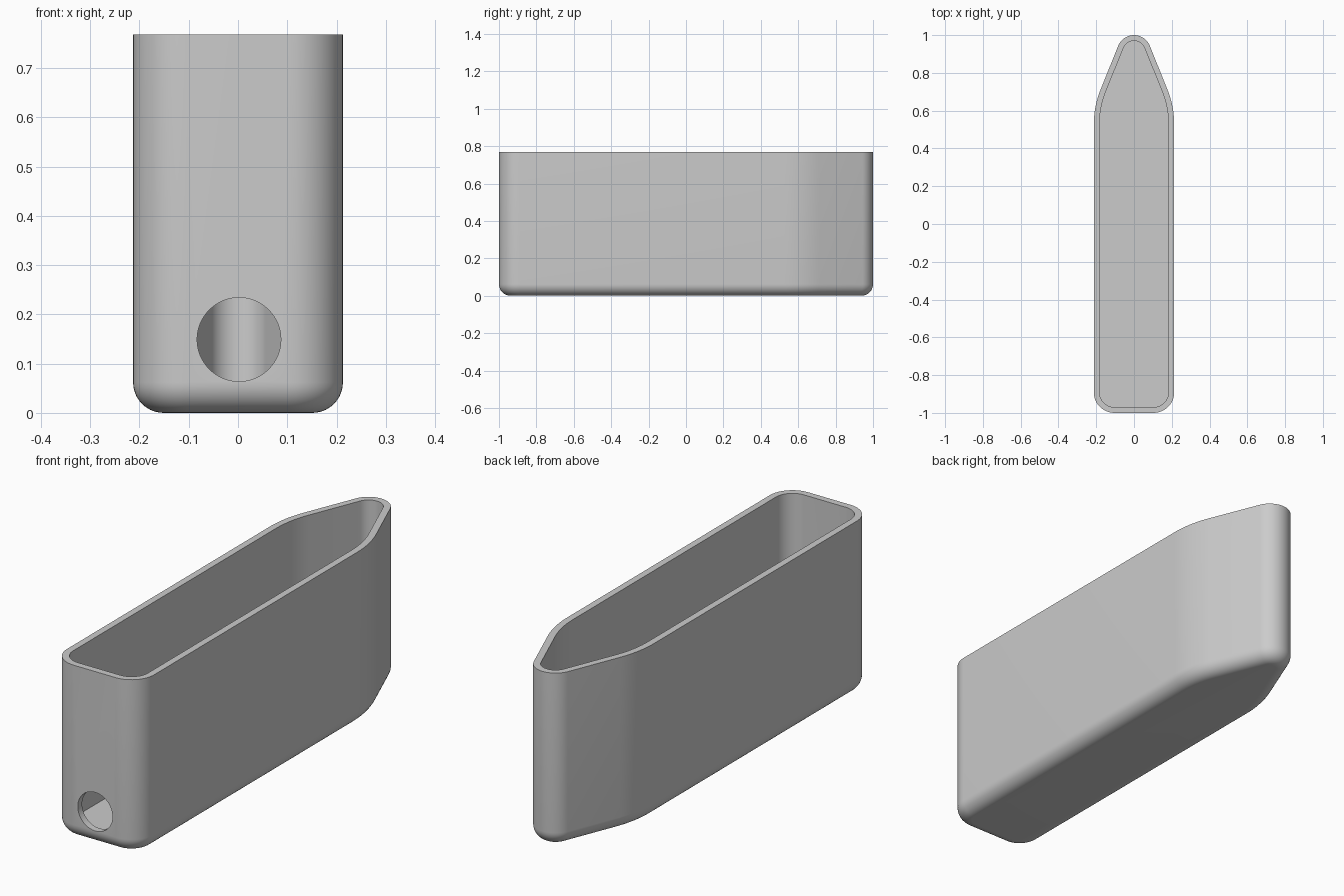
import bpy, bmesh
from math import sin, cos, pi, radians
from mathutils import Vector

cube = bpy.data.objects.get("Cube")
if cube:
    bpy.data.objects.remove(cube)

HEIGHT, WALL, FLOOR, FILLET = 0.768, 0.03, 0.03, 0.062

# Right half of the plan: arcs as centre x, centre y, radius, start, end, steps
ARCS = [
    (0.103, -0.89, 0.11, -90, 0, 12),    # front corner
    (-0.287, 0.526, 0.5, 0, 22, 10),     # shoulder
    (0.0, 0.91, 0.09, 22, 90, 12),       # nose
]


def plan(inset):
    """Closed outline moved inward by the inset."""
    half = []
    for cx, cy, r, a0, a1, n in ARCS:
        for i in range(n + 1):
            a = radians(a0 + (a1 - a0) * i / n)
            half.append((cx + (r - inset) * cos(a), cy + (r - inset) * sin(a)))
    return half + [(-x, y) for x, y in reversed(half[:-1])]


# Hollow body: bottom fillet, outer wall, rim, inner wall, floor
steps = 10
levels = []
for i in range(steps + 1):
    a = pi / 2 * i / steps
    levels.append((FILLET * (1 - sin(a)), FILLET * (1 - cos(a))))
levels += [(0, HEIGHT), (WALL, HEIGHT), (WALL, FLOOR)]

bm = bmesh.new()
rings = [[bm.verts.new((x, y, z)) for x, y in plan(d)] for d, z in levels]
for low, high in zip(rings, rings[1:]):
    for i in range(len(low)):
        j = (i + 1) % len(low)
        bm.faces.new((low[i], low[j], high[j], high[i]))
bm.faces.new(rings[0][::-1])
bm.faces.new(rings[-1])
bmesh.ops.recalc_face_normals(bm, faces=bm.faces)
mesh = bpy.data.meshes.new("hollow_body")
bm.to_mesh(mesh)
bm.free()
body = bpy.data.objects.new("hollow_body", mesh)
bpy.context.collection.objects.link(body)

# Single grey material
grey = bpy.data.materials.new("plain_grey")
grey.use_nodes = True
colour = (0.6, 0.6, 0.6, 1)
grey.diffuse_color = colour
grey.node_tree.nodes["Principled BSDF"].inputs["Base Color"].default_value = colour
mesh.materials.append(grey)

# Round hole through the front wall
bpy.ops.mesh.primitive_cylinder_add(vertices=64, radius=0.085, depth=0.2,
                                    location=(0.002, -1, 0.149),
                                    rotation=(pi / 2, 0, 0))
cutter = bpy.context.object
cutter.name = "hole_cutter"
cutter.hide_render = True
cutter.data.materials.append(grey)

bpy.ops.object.select_all(action='DESELECT')
body.select_set(True)
bpy.context.view_layer.objects.active = body
cut = body.modifiers.new("front_hole", 'BOOLEAN')
cut.operation = 'DIFFERENCE'
cut.solver = 'EXACT'
cut.object = cutter
bpy.ops.object.modifier_apply(modifier=cut.name)
bpy.data.objects.remove(cutter)

bpy.ops.object.shade_smooth_by_angle(angle=radians(30))
